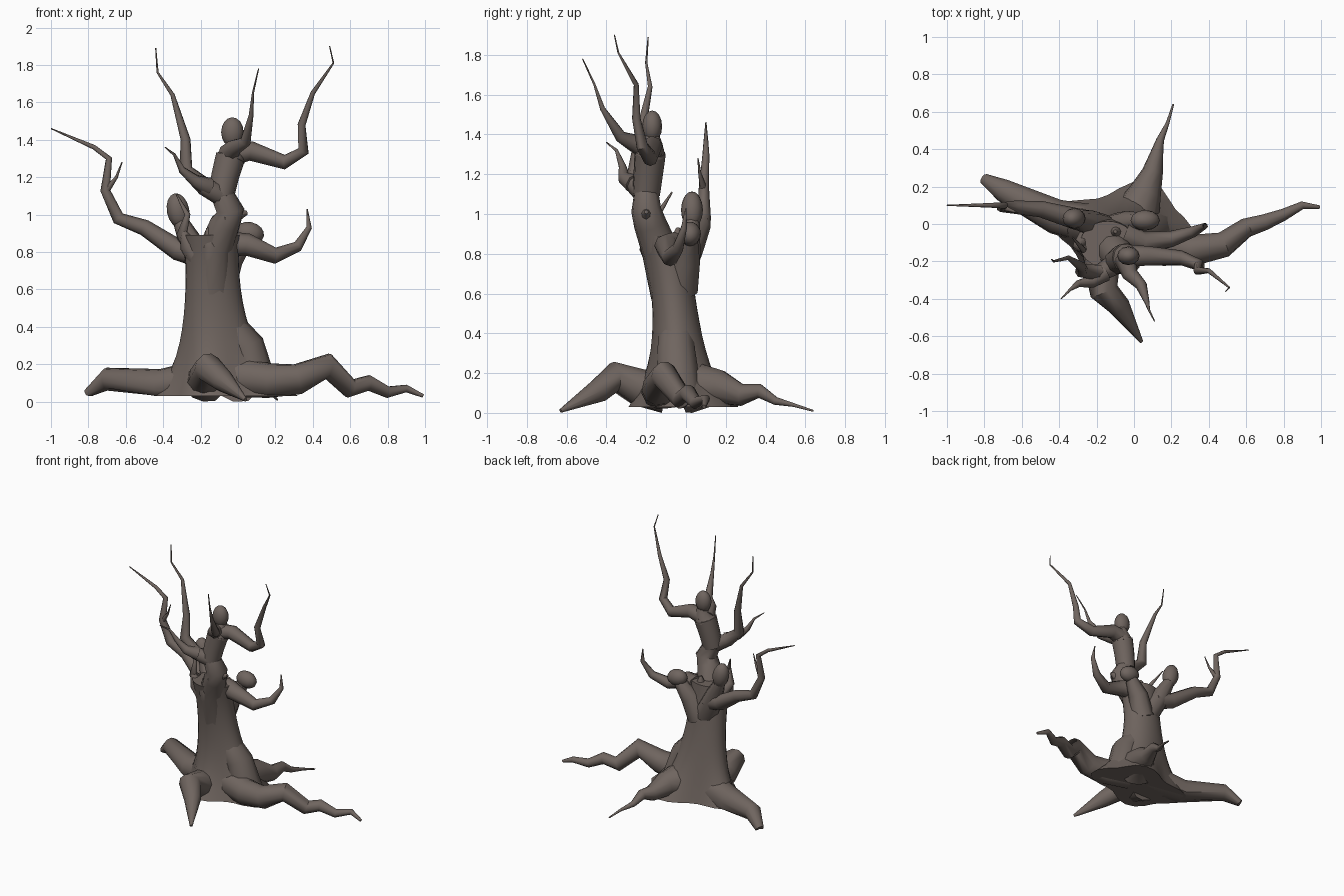
import bpy
import bmesh
import math
from mathutils import Vector, Matrix

default_cube = bpy.data.objects.get("Cube")
if default_cube:
    bpy.data.objects.remove(default_cube, do_unlink=True)

# One bark colour for the whole tree
bark = bpy.data.materials.new("grey_brown_bark")
bark.use_nodes = True
bark_colour = (.16, .13, .115, 1)
bark.diffuse_color = bark_colour
shader = bark.node_tree.nodes["Principled BSDF"]
shader.inputs["Base Color"].default_value = bark_colour
shader.inputs["Roughness"].default_value = .9


def finish(name, bm):
    """Turn a bmesh into a smooth shaded bark object."""
    bmesh.ops.recalc_face_normals(bm, faces=bm.faces)
    mesh = bpy.data.meshes.new(name)
    bm.to_mesh(mesh)
    bm.free()
    mesh.materials.append(bark)
    obj = bpy.data.objects.new(name, mesh)
    bpy.context.collection.objects.link(obj)
    bpy.ops.object.select_all(action="DESELECT")
    obj.select_set(True)
    bpy.context.view_layer.objects.active = obj
    bpy.ops.object.shade_smooth_by_angle(angle=math.radians(50))


def loft(name, rings):
    """Skin a list of equal rings and cap both ends."""
    bm = bmesh.new()
    loops = [[bm.verts.new(point) for point in ring] for ring in rings]
    count = len(loops[0])
    for lower, upper in zip(loops, loops[1:]):
        for i in range(count):
            j = (i + 1) % count
            bm.faces.new((lower[i], lower[j], upper[j], upper[i]))
    bm.faces.new(loops[0][::-1])
    bm.faces.new(loops[-1])
    finish(name, bm)


def circle_angles(count):
    """Evenly spaced angles around a full turn."""
    return [math.tau * k / count for k in range(count)]


def limb(name, thick, thin, *path, ease=1, sides=8, floor=0):
    """Sweep a round section along a path, tapering from thick to thin."""
    points = [Vector(point) for point in path]
    lengths = [(b - a).length for a, b in zip(points, points[1:])]
    total = sum(lengths)
    rings = []
    previous = None
    for i, point in enumerate(points):
        before = points[max(i - 1, 0)]
        after = points[min(i + 1, len(points) - 1)]
        tangent = (after - before).normalized()
        if previous is None:
            side = tangent.orthogonal().normalized()
        else:
            side = previous.rotation_difference(tangent) @ side
        previous = tangent
        up = tangent.cross(side)
        remaining = sum(lengths[i:]) / total
        radius = thin + (thick - thin) * remaining ** ease
        ring = []
        for angle in circle_angles(sides):
            offset = side * math.cos(angle) + up * math.sin(angle)
            corner = point + radius * offset
            corner.z = max(corner.z, floor)
            ring.append(corner)
        rings.append(ring)
    loft(name, rings)


def head(name, centre, size, tilt=0):
    """Faceless egg shaped knot."""
    bm = bmesh.new()
    place = Matrix.Translation(centre) @ Matrix.Rotation(tilt, 4, "Y")
    place = place @ Matrix.Diagonal((*size, 1))
    bmesh.ops.create_uvsphere(bm, u_segments=12, v_segments=8, radius=1, matrix=place)
    finish(name, bm)


def trunk(name, levels, flare_directions):
    """Waisted oval column whose foot flares out towards each root."""
    rings = []
    for level in range(levels + 1):
        height = level / levels
        foot = (1 - height) ** 2
        crown = height ** 4
        centre = Vector((-.14 + .06 * foot, -.03 - .08 * height ** 2, .03 + .86 * height))
        half_width = .13 + .12 * foot + .02 * crown
        half_depth = .095 + .075 * foot + .03 * crown
        ring = []
        for angle in circle_angles(28):
            flare = 0
            for degrees, push in flare_directions:
                facing = max(0, math.cos(angle - math.radians(degrees)))
                flare += push * facing ** 6 * foot ** 2.4
            across = (half_width + flare) * math.cos(angle)
            along = (half_depth + flare) * math.sin(angle)
            ring.append(centre + Vector((across, along, 0)))
        rings.append(ring)
    loft(name, rings)


# Trunk, with its flare directions given as degrees and reach
trunk("trunk", 12, [(165, .13), (-10, .16), (-110, .1), (60, .12)])
limb("trunk_buttress", .09, .12,
     (-.05, -.05, .4), (.04, -.05, .3), (.1, -.03, .05), sides=10, floor=.03)

# Roots
limb("right_root", .12, .03,
     (-.1, -.03, .13), (-.42, .04, .08), (-.7, .18, .12), (-.8, .24, .04),
     ease=.6, sides=10, floor=.03)
limb("left_root", .11, .01,
     (0, -.08, .13), (.17, -.13, .11), (.32, -.14, .12), (.48, -.11, .19),
     (.6, -.02, .07), (.7, .01, .1), (.8, .05, .05), (.9, .1, .07), (.99, .09, .03),
     ease=.9, sides=10, floor=.02)
limb("front_root", .11, .01,
     (-.17, -.1, .1), (-.17, -.24, .13), (-.16, -.36, .18), (-.08, -.44, .11),
     (.04, -.63, .01), ease=.7, sides=10)
limb("back_root", .14, .005,
     (0, .02, .13), (.06, .17, .13), (.1, .28, .09), (.12, .37, .11),
     (.14, .45, .06), (.18, .54, .04), (.21, .64, .01), ease=1.8, sides=10)

# Tall central figure
limb("central_hips", .11, .06,
     (-.13, -.07, .6), (-.12, -.13, .82), (-.07, -.18, .95), (-.04, -.2, 1.02),
     (-.09, -.2, 1.12), ease=.7, sides=10)
limb("central_chest", .07, .08,
     (-.09, -.2, 1.1), (-.07, -.19, 1.2), (-.04, -.18, 1.31), sides=10)
limb("central_neck", .08, .03,
     (-.04, -.18, 1.3), (-.02, -.17, 1.36), (-.03, -.17, 1.41), sides=10)
limb("central_hip_spur", .07, .01, (-.07, -.2, .98), (0, -.2, 1), (.05, -.2, 1.01))
head("central_head", (-.03, -.17, 1.44), (.06, .05, .08))
limb("central_left_arm", .06, .003,
     (-.03, -.17, 1.32), (.07, -.17, 1.34), (.25, -.18, 1.28), (.35, -.22, 1.34),
     (.34, -.25, 1.48), (.4, -.25, 1.65), (.51, -.34, 1.81), (.49, -.36, 1.9), ease=1.4)
limb("central_right_arm", .06, .003,
     (-.08, -.2, 1.1), (-.18, -.26, 1.15), (-.28, -.25, 1.24), (-.28, -.23, 1.4),
     (-.35, -.18, 1.64), (-.43, -.2, 1.76), (-.44, -.19, 1.89), ease=1.5)
limb("central_right_twig", .05, .003,
     (-.16, -.26, 1.15), (-.23, -.31, 1.18), (-.3, -.32, 1.24), (-.34, -.35, 1.32),
     (-.39, -.4, 1.36), ease=1.5)
limb("central_front_branch", .06, .003,
     (-.05, -.18, 1.32), (-.02, -.27, 1.36), (.04, -.33, 1.39), (.07, -.42, 1.53),
     (.08, -.46, 1.65), (.11, -.52, 1.78), ease=2)

# Smaller figure leaning to the right
limb("right_torso", .09, .04,
     (-.15, -.04, .66), (-.23, 0, .8), (-.31, .03, .97), ease=.6)
head("right_head", (-.32, .03, 1.02), (.06, .055, .095), -.2)
limb("right_long_arm", .065, .003,
     (-.2, 0, .78), (-.32, .03, .81), (-.5, .08, .93), (-.64, .09, .98),
     (-.71, .09, 1.13), (-.69, .1, 1.3), (-.77, .1, 1.36), (-1, .1, 1.46), ease=1.2)
limb("right_long_arm_twig", .02, .003,
     (-.71, .09, 1.12), (-.65, .07, 1.2), (-.62, .06, 1.28), ease=1.5)
limb("right_short_arm", .05, .004,
     (-.24, -.05, .8), (-.3, -.12, .9), (-.27, -.14, 1), (-.33, -.07, 1.11), ease=1.4)

# Smaller figure leaning to the left
limb("left_torso", .09, .04, (-.1, -.03, .62), (-.04, 0, .77), (.05, .02, .88), ease=.6)
head("left_head", (.06, .02, .9), (.08, .055, .06), .2)
limb("left_arm", .07, .003,
     (-.05, -.06, .84), (.05, -.1, .84), (.2, -.08, .78), (.32, -.04, .83),
     (.38, -.01, .93), (.37, 0, 1.03), ease=.9)

# Broken bark collar at the top of the trunk
for name, x, y in (("right", -.3, -.13), ("front", -.16, -.19), ("back", -.1, -.04)):
    limb(name + "_collar_spur", .09, .01,
         (-.14, -.09, .7), (x * .9, y, .84), (x, y, .93), ease=.7)
